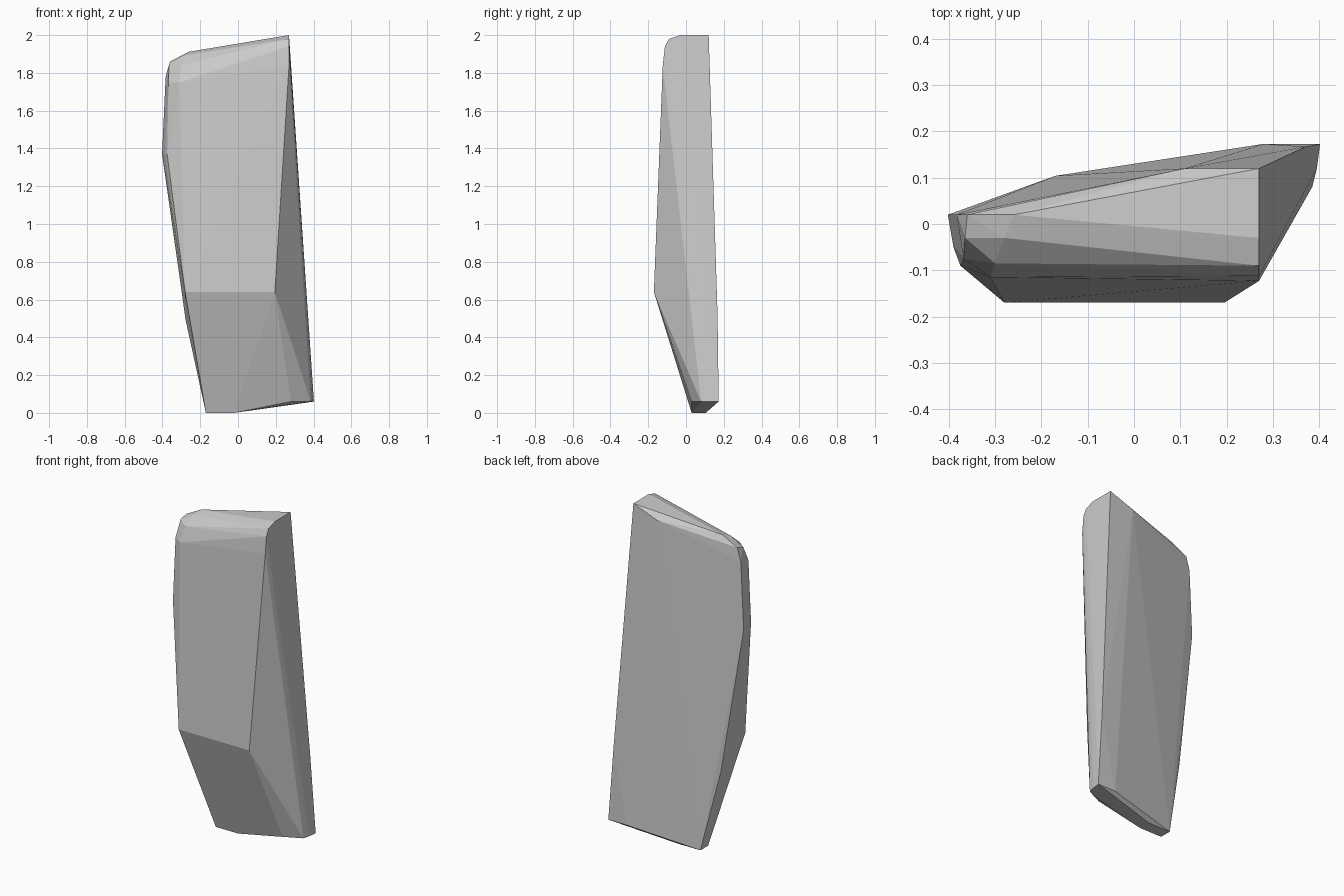
import bpy, bmesh
from math import radians

if "Cube" in bpy.data.objects:
    bpy.data.objects.remove(bpy.data.objects["Cube"])

# Each group is one feature of the chipped, convex slab
bottom_chip = [(x, y, 0) for x in (-0.17, -0.02) for y in (0.03, 0.104)]
base_rim = [(0.28, 0.03, 0.06), (0.385, 0.08, 0.06), (0.395, 0.12, 0.06),
            (0.402, 0.173, 0.06), (0.28, 0.173, 0.06)]
back_edge = [(0.37, 0.167, 0.52), (0.11, 0.12, 1.94)]
front_crease = [(-0.28, -0.17, 0.64), (0.195, -0.17, 0.64)]
left_edge = [(-0.277, 0.06, 0.49), (-0.402, 0.02, 1.37),
             (-0.39, -0.05, 1.37), (-0.375, -0.09, 1.37)]

# Rounded top: right-hand profile (y, z) at the flat end, and the softened left corner
top_right = [(0.27, y, z) for y, z in
             ((-0.123, 1.84), (-0.112, 1.94), (-0.09, 1.98), (-0.03, 2.0), (0.12, 2.0))]
top_left = [(-0.31, -0.115, 1.75), (-0.30, -0.085, 1.84), (-0.28, -0.03, 1.893),
            (-0.26, 0.02, 1.912), (-0.36, 0.02, 1.86), (-0.383, 0.02, 1.78),
            (-0.365, -0.03, 1.845), (-0.368, -0.075, 1.75)]

# Wrap the points in a convex skin
bm = bmesh.new()
for p in bottom_chip + base_rim + back_edge + front_crease + left_edge + top_right + top_left:
    bm.verts.new(p)
hull = bmesh.ops.convex_hull(bm, input=bm.verts)
loose = {g for g in hull["geom_interior"] + hull["geom_unused"]
         if isinstance(g, bmesh.types.BMVert)}
bmesh.ops.delete(bm, geom=list(loose), context='VERTS')
bmesh.ops.dissolve_limit(bm, angle_limit=radians(1), verts=bm.verts, edges=bm.edges)
bmesh.ops.recalc_face_normals(bm, faces=bm.faces)

mesh = bpy.data.meshes.new("stone_slab")
bm.to_mesh(mesh)
bm.free()
slab = bpy.data.objects.new("stone_slab", mesh)
bpy.context.collection.objects.link(slab)
